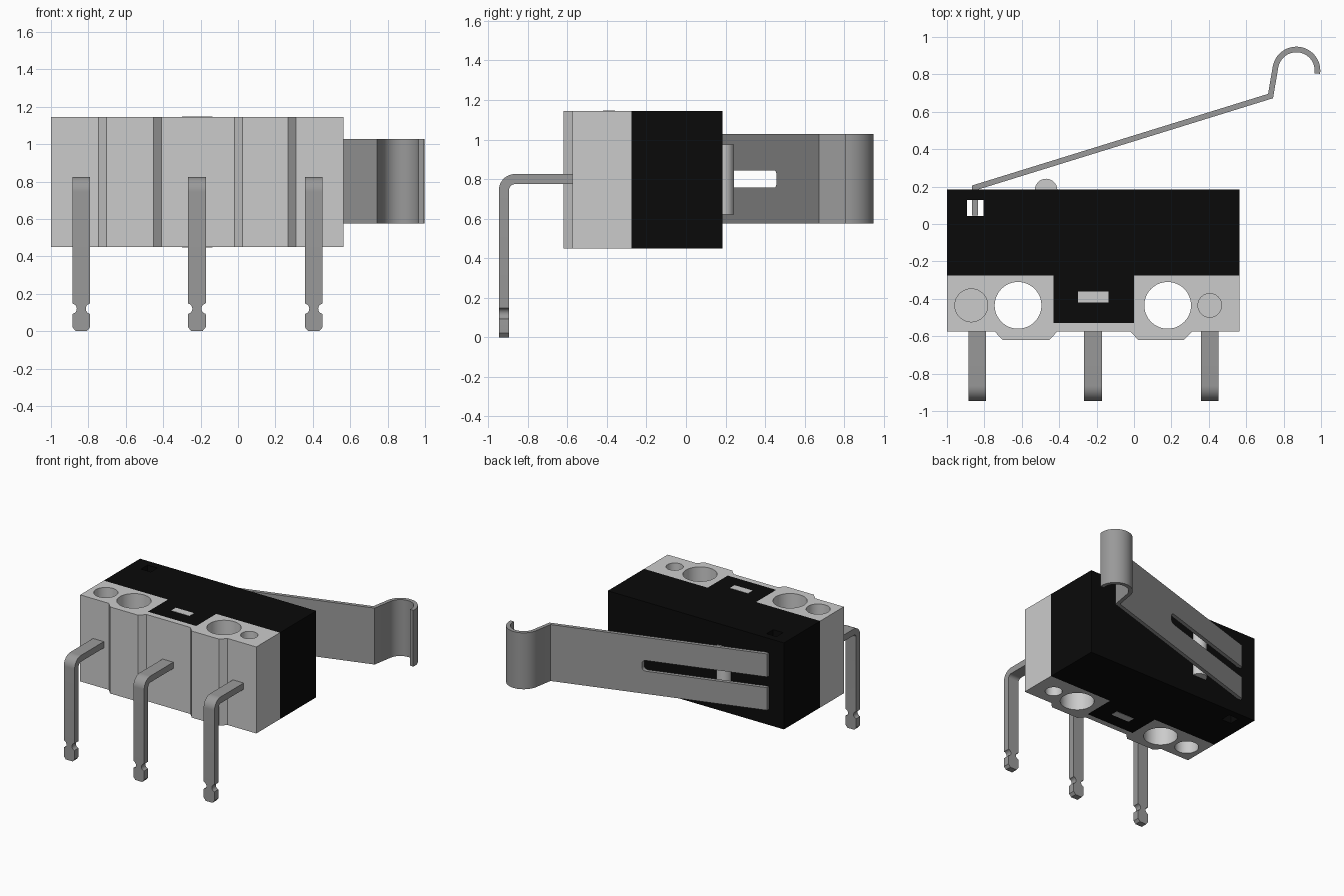
import bpy
import bmesh
from math import cos, sin, pi, radians
from mathutils import Vector

if "Cube" in bpy.data.objects:
    bpy.data.objects.remove(bpy.data.objects["Cube"], do_unlink=True)


def material(name, rgb, rough, metallic=0.0):
    m = bpy.data.materials.new(name)
    m.use_nodes = True
    m.diffuse_color = (*rgb, 1)
    node = m.node_tree.nodes["Principled BSDF"]
    node.inputs["Base Color"].default_value = (*rgb, 1)
    node.inputs["Roughness"].default_value = rough
    node.inputs["Metallic"].default_value = metallic
    return m


GREY = material("light grey plastic", (0.6, 0.6, 0.6), 0.6)
BLACK = material("black plastic", (0.003, 0.003, 0.003), 0.6)
METAL = material("grey metal", (0.32, 0.32, 0.32), 0.5)

PLACE = {
    "x": lambda a, b, h: (h, a, b),
    "y": lambda a, b, h: (a, h, b),
    "z": lambda a, b, h: (a, b, h),
}


def prism(name, points, axis, low, high, mat):
    """Closed outline pushed along one axis from low to high."""
    bm = bmesh.new()
    place = PLACE[axis]
    face = bm.faces.new([bm.verts.new(place(a, b, low)) for a, b in points])
    ext = bmesh.ops.extrude_face_region(bm, geom=[face])
    shift = Vector(place(0, 0, high - low))
    moved = [g for g in ext["geom"] if isinstance(g, bmesh.types.BMVert)]
    bmesh.ops.translate(bm, verts=moved, vec=shift)
    bmesh.ops.recalc_face_normals(bm, faces=bm.faces)
    mesh = bpy.data.meshes.new(name)
    bm.to_mesh(mesh)
    bm.free()
    mesh.materials.append(mat)
    obj = bpy.data.objects.new(name, mesh)
    bpy.context.collection.objects.link(obj)
    return obj


def activate(obj):
    bpy.ops.object.select_all(action="DESELECT")
    obj.select_set(True)
    bpy.context.view_layer.objects.active = obj


def boolean(obj, cutter, operation="DIFFERENCE"):
    cutter.hide_render = True
    mod = obj.modifiers.new("cut", "BOOLEAN")
    mod.operation = operation
    mod.solver = "EXACT"
    mod.object = cutter
    activate(obj)
    bpy.ops.object.modifier_apply(modifier=mod.name)
    bpy.data.objects.remove(cutter, do_unlink=True)


def smooth(obj):
    activate(obj)
    bpy.ops.object.shade_smooth_by_angle(angle=radians(30))


def arc(cx, cy, r, start, end, steps):
    return [(cx + r * cos(radians(start + (end - start) * i / steps)),
             cy + r * sin(radians(start + (end - start) * i / steps)))
            for i in range(steps + 1)]


def circle(cx, cy, r):
    return arc(cx, cy, r, 0, 360, 48)[:-1]


def rect(x0, x1, y0, y1):
    return [(x0, y0), (x1, y0), (x1, y1), (x0, y1)]


def ribbon(path, thickness):
    """Outline of a bent strip, mitred along its centre line."""
    pts = [Vector(p) for p in path]
    left, right = [], []
    for i, p in enumerate(pts):
        a = (p - pts[i - 1]).normalized() if i else None
        b = (pts[i + 1] - p).normalized() if i < len(pts) - 1 else None
        a, b = a or b, b or a
        na, nb = Vector((-a.y, a.x)), Vector((-b.y, b.x))
        n = (na + nb).normalized()
        n *= thickness / 2 / n.dot(na)
        left.append(tuple(p + n))
        right.append(tuple(p - n))
    return left + right[::-1]


BOTTOM, TOP = 0.45, 1.145
LEFT, RIGHT = -1.0, 0.565
SEAM, FRONT, BUMP = -0.275, -0.575, -0.62

# Grey base with two raised ribs on its front
outline = [(LEFT, SEAM), (LEFT, FRONT)]
for x0, x1 in ((-0.745, -0.41), (-0.02, 0.31)):
    outline += [(x0, FRONT), (x0 + 0.043, BUMP), (x1 - 0.043, BUMP), (x1, FRONT)]
outline += [(RIGHT, FRONT), (RIGHT, SEAM)]
base = prism("base", outline, "z", BOTTOM, TOP, GREY)
boolean(base, prism("tab_cut", rect(-0.43, 0, -0.53, 0), "z", 0, 2, GREY))
for x in (-0.62, 0.18):
    boolean(base, prism("mount_cut", circle(x, -0.435, 0.125), "z", 0, 2, GREY))
for x, r in ((-0.87, 0.088), (0.405, 0.063)):
    for z0, z1 in ((TOP - 0.12, 2), (0, BOTTOM + 0.12)):
        boolean(base, prism("recess_cut", circle(x, -0.435, r), "z", z0, z1, GREY))
smooth(base)

# Black cover with its locking tab and lever window
cover = prism("cover", [(LEFT, SEAM), (-0.43, SEAM), (-0.43, -0.53), (0, -0.53),
                        (0, SEAM), (RIGHT, SEAM), (RIGHT, 0.185), (LEFT, 0.185)],
              "z", BOTTOM, TOP, BLACK)
boolean(cover, prism("window_cut", rect(-0.893, -0.805, 0.043, 0.127),
                     "z", 0, 2, BLACK))

# Catch showing through the tab on both sides
prism("catch", rect(-0.3, -0.137, -0.42, -0.36), "z",
      BOTTOM - 0.002, TOP + 0.002, GREY)

# Push button
button = prism("button", [(-0.41, 0.15)] + arc(-0.47, 0.182, 0.06, 0, 180, 24)
               + [(-0.53, 0.15)], "z", 0.62, 0.975, GREY)
smooth(button)

# Spring lever with hooked end and open slot
path = [(-0.85, 0.045), (-0.85, 0.195), (0.73, 0.684)]
path += arc(0.868, 0.82, 0.113, 170, -8, 32)
lever = prism("lever", ribbon(path, 0.03), "z", 0.575, 1.028, METAL)
slot = [(-1.2, 0.757)] + arc(0.02, 0.787, 0.03, -90, 0, 8)
slot += arc(0.02, 0.813, 0.03, 0, 90, 8) + [(-1.2, 0.843)]
boolean(lever, prism("slot_cut", slot, "y", -0.5, 1.5, METAL))
smooth(lever)

# Bent terminals with notched tips
bend = [(-0.5, 0.8)] + arc(-0.865, 0.745, 0.055, 90, 180, 12) + [(-0.92, 0)]
for name, x in (("right", -0.838), ("middle", -0.22), ("left", 0.405)):
    pin = prism(name + "_terminal", ribbon(bend, 0.051), "x",
                x - 0.1, x + 0.1, METAL)
    half = [(0.03, 0), (0.048, 0.022), (0.048, 0.085)]
    half += arc(0.052, 0.12, 0.028, 260, 100, 10)
    half += [(0.048, 0.155), (0.048, 1)]
    shape = [(x + a, b) for a, b in half] + [(x - a, b) for a, b in half[::-1]]
    boolean(pin, prism("tip_shape", shape, "y", -1.2, 0, METAL), "INTERSECT")
    smooth(pin)
